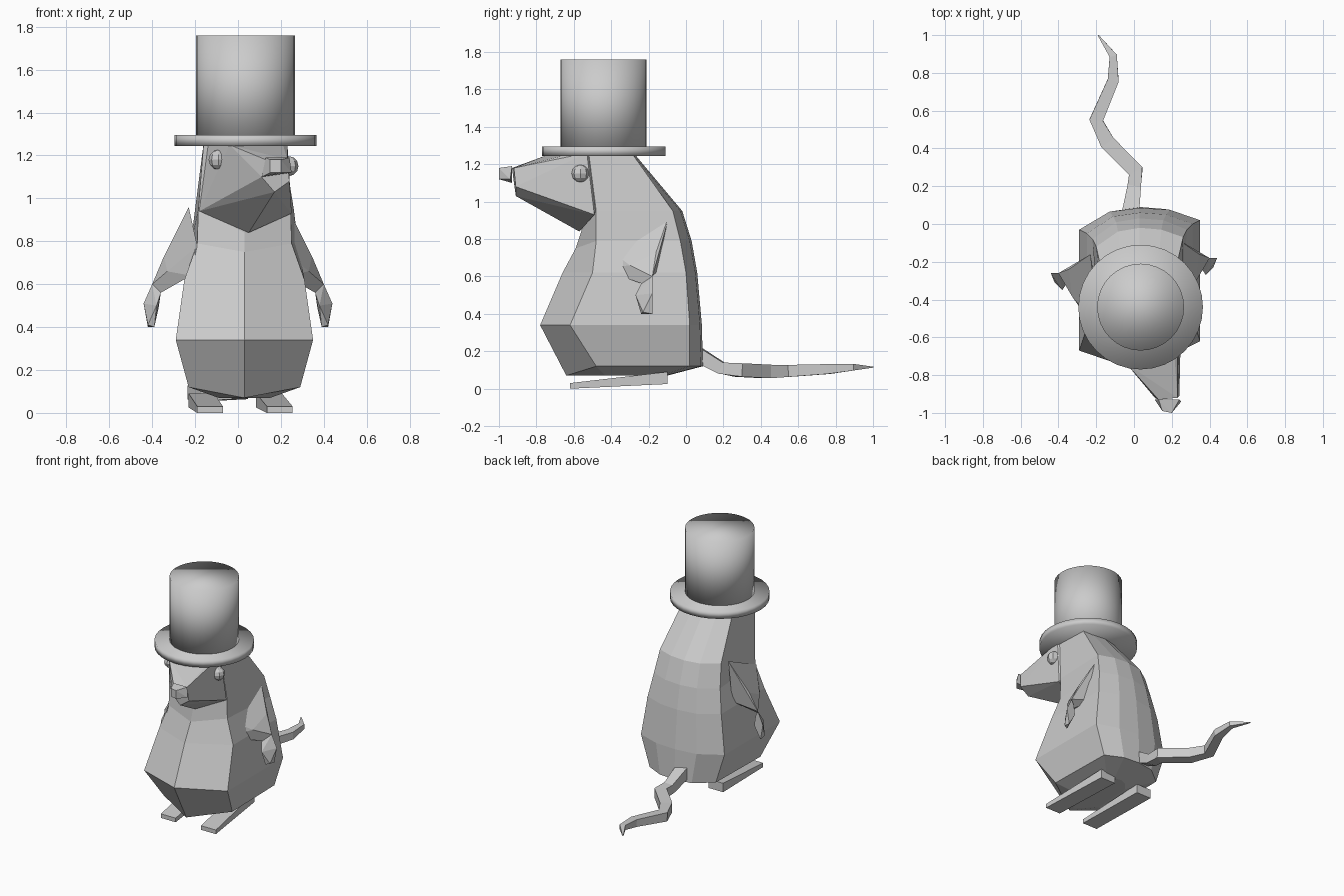
import bpy, bmesh
from mathutils import Vector

cube = bpy.data.objects.get("Cube")
if cube:
    bpy.data.objects.remove(cube, do_unlink=True)

grey = bpy.data.materials.new("plain grey")
grey.use_nodes = True
grey.diffuse_color = (0.6, 0.6, 0.6, 1)
grey.node_tree.nodes["Principled BSDF"].inputs["Base Color"].default_value = (0.6, 0.6, 0.6, 1)


def add_object(name, bm):
    bmesh.ops.recalc_face_normals(bm, faces=bm.faces)
    mesh = bpy.data.meshes.new(name)
    bm.to_mesh(mesh)
    bm.free()
    mesh.materials.append(grey)
    obj = bpy.data.objects.new(name, mesh)
    bpy.context.collection.objects.link(obj)
    return obj


def hull(name, points):
    """Faceted solid wrapped round a few corner points."""
    bm = bmesh.new()
    for p in points:
        bm.verts.new(p)
    result = bmesh.ops.convex_hull(bm, input=bm.verts)
    loose = [v for v in bm.verts if not v.link_faces]
    bmesh.ops.delete(bm, geom=loose, context="VERTS")
    bmesh.ops.dissolve_limit(bm, angle_limit=0.03, verts=bm.verts, edges=bm.edges)
    return add_object(name, bm)


def loft(name, rings):
    """Skin a stack of rings with equal point counts and cap the ends."""
    bm = bmesh.new()
    loops = [[bm.verts.new(p) for p in ring] for ring in rings]
    n = len(loops[0])
    for low, high in zip(loops, loops[1:]):
        for i in range(n):
            j = (i + 1) % n
            bm.faces.new((low[i], low[j], high[j], high[i]))
    bm.faces.new(loops[0][::-1])
    bm.faces.new(loops[-1])
    return add_object(name, bm)


# Body: eight-sided rings from the belly up to the crown
def body_ring(z, front_w, back_w, front, front_corner, back_corner, back, drop):
    cx = 0.03
    return [(cx, front, z - drop),
            (cx + front_w, front_corner + 0.02, z),
            (cx + back_w, back_corner + 0.02, z),
            (cx + back_w / 2, back - 0.01, z),
            (cx, back, z),
            (cx - back_w / 2, back - 0.02, z),
            (cx - back_w, back_corner - 0.03, z),
            (cx - front_w, front_corner - 0.03, z)]


loft("body", [body_ring(*r) for r in (
    (0.07, 0.12, 0.10, -0.60, -0.45, -0.15, -0.10, 0),
    (0.12, 0.26, 0.25, -0.64, -0.50, 0.00, 0.09, 0.05),
    (0.34, 0.32, 0.32, -0.78, -0.64, 0.00, 0.085, 0),
    (0.62, 0.28, 0.28, -0.66, -0.52, -0.02, 0.06, 0),
    (0.79, 0.22, 0.25, -0.59, -0.50, -0.05, 0.03, 0.04),
    (0.95, 0.215, 0.23, -0.56, -0.50, -0.09, -0.02, 0.11),
    (1.26, 0.19, 0.18, -0.56, -0.54, -0.31, -0.28, 0))])

# Head: wedge turned a little to its left, ending in a small blunt nose
hull("head", [(0.05, -0.57, 0.84), (-0.18, -0.53, 0.94), (0.25, -0.49, 0.93),
              (-0.16, -0.53, 1.26), (0.23, -0.53, 1.26),
              (-0.04, -0.74, 1.25), (0.21, -0.64, 1.25), (0.03, -0.4, 1.27),
              (0.11, -0.92, 1.10), (0.13, -0.93, 1.18), (0.23, -0.92, 1.18),
              (0.24, -0.91, 1.08), (0.17, -0.91, 1.03)])
hull("nose", [(x, y, z) for x, y, z in (
    (0.11, -0.93, 1.10), (0.13, -0.93, 1.19), (0.24, -0.93, 1.19), (0.25, -0.94, 1.12),
    (0.15, -0.99, 1.12), (0.15, -0.99, 1.18), (0.20, -1.0, 1.18), (0.20, -1.0, 1.12))])

# Eyes
for name, place in (("right_eye", (-0.09, -0.645, 1.18)), ("left_eye", (0.235, -0.565, 1.15))):
    bm = bmesh.new()
    bmesh.ops.create_uvsphere(bm, u_segments=8, v_segments=6, radius=0.047)
    bmesh.ops.translate(bm, verts=bm.verts, vec=place)
    add_object(name, bm)

# Arms, hands and feet, mirrored with the slight turn of the body
for side, sign, back in (("left", 1, 0), ("right", -1, -0.08)):
    def place(points):
        return [(sign * x, y + back, z) for x, y, z in points]

    hull(side + "_arm", place([
        (0.23, -0.08, 0.96), (0.19, -0.46, 0.78), (0.22, -0.46, 0.64),
        (0.22, -0.14, 0.64), (0.345, -0.16, 0.73), (0.33, -0.30, 0.66),
        (0.40, -0.18, 0.60), (0.36, -0.23, 0.56)]))
    hull(side + "_hand", place([
        (0.40, -0.18, 0.60), (0.36, -0.24, 0.56), (0.38, -0.18, 0.56),
        (0.44, -0.18, 0.51), (0.38, -0.27, 0.50), (0.37, -0.18, 0.49),
        (0.42, -0.18, 0.40), (0.39, -0.24, 0.40), (0.42, -0.23, 0.41)]))

    toe = 0.195 if sign > 0 else -0.13
    heel = toe + (-0.05 if sign > 0 else -0.04)
    hull(side + "_foot", [(x + s * 0.06, y, z)
                          for x, y, low, high in ((toe, -0.62, 0, 0.03), (heel, -0.10, 0.025, 0.09))
                          for s in (-1, 1) for z in (low, high)])

# Tail: four-sided tapering zigzag
path = [(-0.02, 0.05, 0.19, 0.05), (0.00, 0.19, 0.11, 0.04), (0.01, 0.28, 0.10, 0.045),
        (-0.14, 0.43, 0.092, 0.045), (-0.20, 0.55, 0.095, 0.04), (-0.11, 0.76, 0.105, 0.033),
        (-0.11, 0.89, 0.115, 0.022), (-0.19, 1.0, 0.115, 0.003)]
points = [Vector(p[:3]) for p in path]
rings = []
for i, p in enumerate(points):
    along = (points[min(i + 1, len(points) - 1)] - points[max(i - 1, 0)]).normalized()
    across = along.cross(Vector((0, 0, 1))).normalized()
    up = across.cross(along)
    w = path[i][3] * 0.9
    h = path[i][3] * 0.8
    rings.append([p + across * a * w + up * b * h
                  for a, b in ((-1, -1), (1, -1), (1, 1), (-1, 1))])
loft("tail", rings)

# Top hat: smooth brim and crown
for name, radius, low, high in (("hat_brim", 0.33, 1.245, 1.295), ("hat_crown", 0.23, 1.25, 1.76)):
    bm = bmesh.new()
    bmesh.ops.create_cone(bm, cap_ends=True, segments=32, radius1=radius, radius2=radius,
                          depth=high - low)
    bmesh.ops.translate(bm, verts=bm.verts, vec=(0.035, -0.44, (low + high) / 2))
    for face in bm.faces:
        face.smooth = True
    add_object(name, bm)
